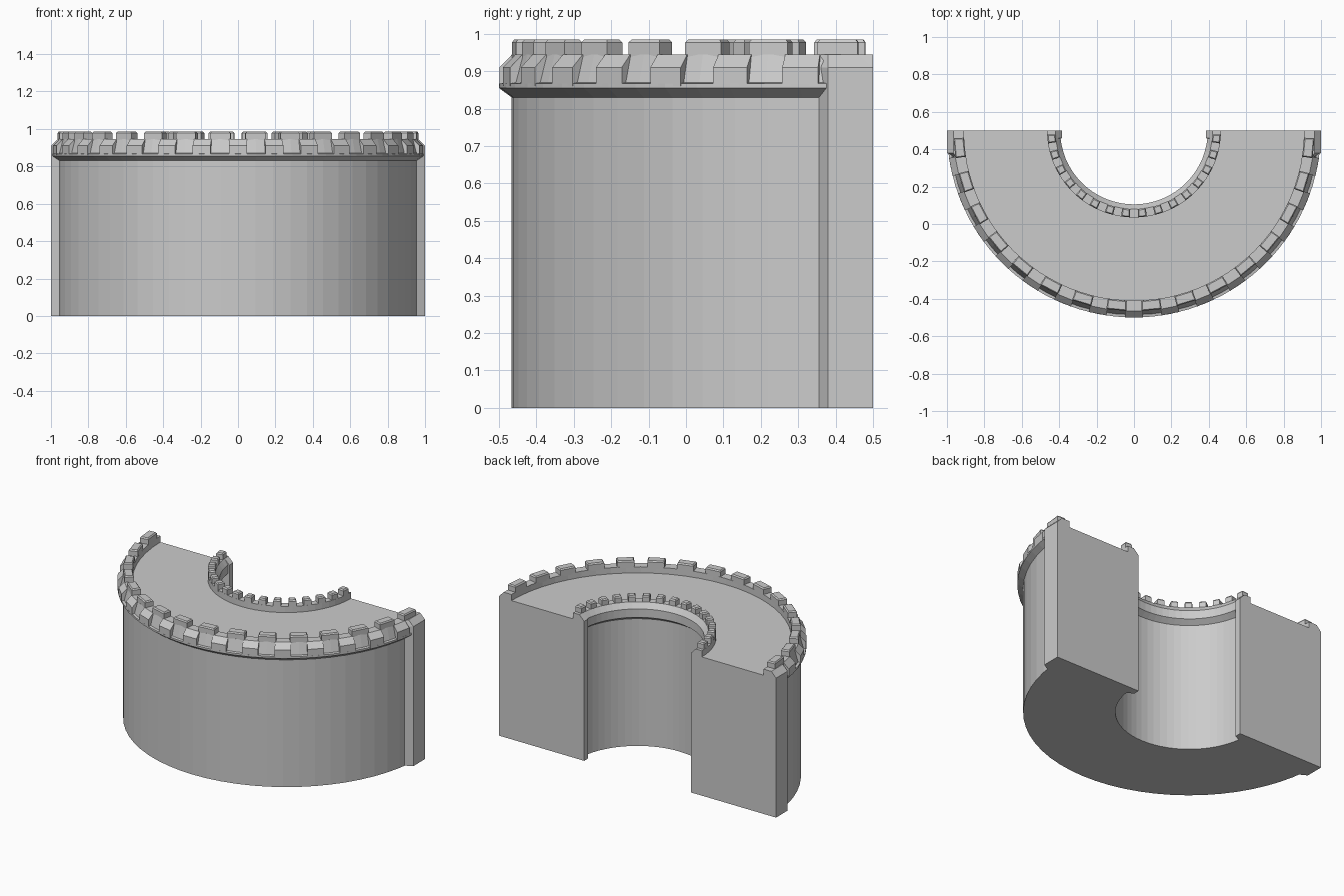
import bpy, bmesh, math

if "Cube" in bpy.data.objects:
    bpy.data.objects.remove(bpy.data.objects["Cube"])

CY = 0.5                      # ring centre lies on the back plane
STEP = 180 / 16               # angular spacing of the battlements


def finish(bm, name):
    bmesh.ops.remove_doubles(bm, verts=bm.verts, dist=1e-6)
    bmesh.ops.recalc_face_normals(bm, faces=bm.faces)
    me = bpy.data.meshes.new(name)
    bm.to_mesh(me)
    bm.free()
    ob = bpy.data.objects.new(name, me)
    bpy.context.collection.objects.link(ob)
    return ob


def loft(bm, sections):
    """Skin a list of matching closed sections and cap both ends."""
    rows = [[bm.verts.new(p) for p in s] for s in sections]
    n = len(rows[0])
    for a, b in zip(rows, rows[1:]):
        for i in range(n):
            j = (i + 1) % n
            bm.faces.new((a[i], a[j], b[j], b[i]))
    bm.faces.new(rows[0])
    bm.faces.new(rows[-1][::-1])


def sector(bm, profile, a0, a1, segs):
    """Sweep an (r, z) profile round the ring; angle 0 is the front."""
    sections = []
    for k in range(segs + 1):
        a = math.radians(a0 + (a1 - a0) * k / segs)
        sections.append([(r * math.sin(a), CY - r * math.cos(a), z) for r, z in profile])
    loft(bm, sections)


def merlon(bm, angle, half, r0, r1):
    """Tooth with a slightly bevelled top."""
    sections = []
    for z, d in ((0.935, 0), (0.977, 0), (0.985, 0.006)):
        h = math.radians(half) - d / r1
        a = math.radians(angle)
        pts = [(r0 + d, -h), (r1 - d, -h), (r1 - d, h), (r0 + d, h)]
        sections.append([(r * math.sin(a + t), CY - r * math.cos(a + t), z) for r, t in pts])
    loft(bm, sections)


# Half-ring wall with its sunken walkway, both parapets and flared lips
bm = bmesh.new()
sector(bm, [(0.43, 0), (0.966, 0), (0.966, 0.83), (1, 0.855), (1, 0.867),
            (0.985, 0.87), (0.965, 0.945), (0.91, 0.945), (0.91, 0.905),
            (0.465, 0.905), (0.465, 0.945), (0.42, 0.945), (0.395, 0.91),
            (0.395, 0.855), (0.43, 0.83)], -90, 90, 32)
finish(bm, "curved_wall")

# Sloped blocks on the outer parapet, between the merlons
bm = bmesh.new()
block = [(0.95, 0.86), (1, 0.86), (1, 0.91), (0.966, 0.945), (0.95, 0.945)]
for k in range(-8, 9):
    a = k * STEP
    sector(bm, block, max(a - 2.8, -90), min(a + 2.8, 90), 1)
finish(bm, "parapet_blocks")

# Outer and inner merlons
for name, half, r0, r1 in (("outer_merlons", 3.2, 0.91, 0.966),
                           ("inner_merlons", 2.9, 0.42, 0.465)):
    bm = bmesh.new()
    for k in range(16):
        merlon(bm, (k - 7.5) * STEP, half, r0, r1)
    finish(bm, name)

# End pilasters on the outer and inner corners, chamfered at the top
outer = [(0.93, 0.5), (0.93, 0.355), (0.953, 0.355), (1, 0.38), (1, 0.5)]
inner = [(0.44, 0.5), (0.44, 0.44), (0.426, 0.44), (0.385, 0.46), (0.385, 0.5)]
for side, sx in (("left", -1), ("right", 1)):
    for name, foot, limit in (("outer", outer, lambda x: min(x, 0.965)),
                              ("inner", inner, lambda x: max(x, 0.42))):
        bm = bmesh.new()
        loft(bm, [[(sx * x, y, 0) for x, y in foot],
                  [(sx * x, y, 0.91) for x, y in foot],
                  [(sx * limit(x), y, 0.945) for x, y in foot]])
        finish(bm, f"{name}_pilaster_{side}")
